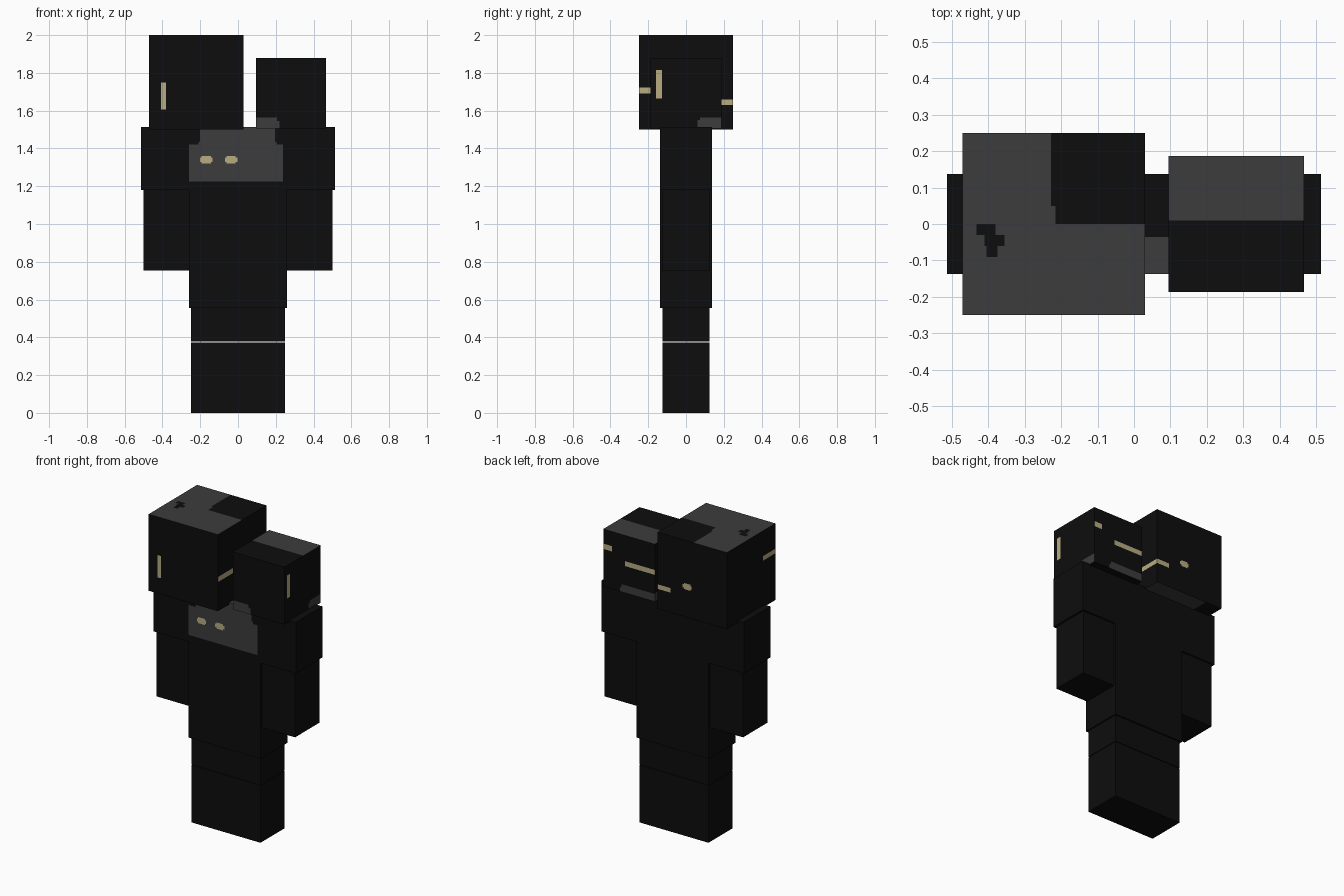
import bpy, bmesh
from mathutils import Vector

if "Cube" in bpy.data.objects:
    bpy.data.objects.remove(bpy.data.objects["Cube"], do_unlink=True)


def make_material(name, rgb):
    m = bpy.data.materials.new(name)
    m.use_nodes = True
    m.diffuse_color = (*rgb, 1)
    m.node_tree.nodes["Principled BSDF"].inputs["Base Color"].default_value = (*rgb, 1)
    return m


MATS = [make_material("black", (0.004, 0.004, 0.004)),
        make_material("dark_grey", (0.045, 0.045, 0.045)),
        make_material("pale_yellow", (0.479, 0.413, 0.223))]
BLACK, GREY, YELLOW = 0, 1, 2
SIDES = {"left": (0, 1), "right": (0, -1), "back": (1, 1),
         "front": (1, -1), "top": (2, 1), "bottom": (2, -1)}


def box(name, lo, hi, patches=()):
    """Box whose sides are cut into rectangles.
    Each patch is (side, u0, u1, v0, v1, colour); u and v are the two remaining axes."""
    bm = bmesh.new()
    bmesh.ops.create_cube(bm, size=1)
    for v in bm.verts:
        v.co = [(l + h) / 2 + c * (h - l) for l, h, c in zip(lo, hi, v.co)]

    def side_faces(axis, sign):
        bm.normal_update()
        return [f for f in bm.faces if f.normal[axis] * sign > 0.9]

    # cut the sides along every patch border
    for side, u0, u1, v0, v1, _ in patches:
        axis, sign = SIDES[side]
        u, w = [a for a in range(3) if a != axis]
        for a, value in ((u, u0), (u, u1), (w, v0), (w, v1)):
            if lo[a] + 0.001 < value < hi[a] - 0.001:
                faces = side_faces(axis, sign)
                geom = set(faces)
                for f in faces:
                    geom.update(f.edges, f.verts)
                co, no = Vector(), Vector()
                co[a], no[a] = value, 1
                bmesh.ops.bisect_plane(bm, geom=list(geom), dist=1e-5,
                                       plane_co=co, plane_no=no)
    # colour the faces inside each patch, later patches on top
    for side, u0, u1, v0, v1, colour in patches:
        axis, sign = SIDES[side]
        u, w = [a for a in range(3) if a != axis]
        for f in side_faces(axis, sign):
            c = f.calc_center_median()
            if u0 < c[u] < u1 and v0 < c[w] < v1:
                f.material_index = colour
    mesh = bpy.data.meshes.new(name)
    bm.to_mesh(mesh)
    bm.free()
    for m in MATS:
        mesh.materials.append(m)
    ob = bpy.data.objects.new(name, mesh)
    bpy.context.collection.objects.link(ob)
    return ob


def eye(side, u, v):
    """Small rounded eye made of a wide bar and a taller core."""
    return [(side, u - 0.033, u + 0.033, v - 0.011, v + 0.011, YELLOW),
            (side, u - 0.024, u + 0.024, v - 0.02, v + 0.02, YELLOW)]


# limbs, one set for each side
for label, s in (("left", 1), ("right", -1)):
    def limb(part, x0, x1, y, z0, z1):
        a, b = sorted((s * x0, s * x1))
        box(f"{label}_{part}", (a, -y, z0), (b, y, z1))
    limb("lower_leg", 0, 0.25, 0.125, 0, 0.373)
    limb("upper_leg", 0, 0.25, 0.125, 0.377, 0.75)
    limb("arm", 0.25, 0.5, 0.125, 0.755, 1.5)
    limb("shoulder", 0.26, 0.513, 0.137, 1.18, 1.513)

# torso with the grey chest face
box("torso", (-0.26, -0.137, 0.555), (0.26, 0.137, 1.513), [
    ("top", -0.2, 0.2, -0.14, -0.035, GREY),
    ("front", -0.27, 0.237, 1.225, 1.42, GREY),
    ("front", -0.21, 0.205, 1.42, 1.435, GREY),
    ("front", -0.2, 0.195, 1.435, 1.52, GREY),
    *eye("front", -0.168, 1.34), *eye("front", -0.036, 1.34)])

# large head
box("large_head", (-0.47, -0.25, 1.5), (0.03, 0.25, 2.0), [
    ("top", -0.5, 0.05, -0.3, 0.3, GREY),
    ("top", -0.215, 0.05, 0.0, 0.3, BLACK),
    ("top", -0.228, -0.215, 0.05, 0.3, BLACK),
    ("top", -0.432, -0.38, -0.03, 0.0, BLACK),
    ("top", -0.41, -0.355, -0.06, -0.03, BLACK),
    ("top", -0.405, -0.375, -0.09, -0.06, BLACK),
    ("bottom", -0.35, 0.05, 0.137, 0.3, GREY),
    ("front", -0.407, -0.38, 1.605, 1.75, YELLOW),
    ("right", -0.3, -0.125, 1.805, 1.835, YELLOW),
    ("left", -0.3, -0.09, 1.69, 1.723, YELLOW),
    ("left", 0.1, 0.3, 1.63, 1.66, YELLOW),
    ("back", -0.062, 0.05, 1.63, 1.66, YELLOW),
    *eye("back", -0.183, 1.7)])

# small head
box("small_head", (0.094, -0.187, 1.505), (0.466, 0.187, 1.88), [
    ("top", 0, 0.5, 0.01, 0.2, GREY),
    ("front", 0, 0.207, 1.5, 1.565, GREY),
    ("front", 0.207, 0.22, 1.5, 1.545, GREY),
    ("left", 0.062, 0.075, 1.5, 1.55, GREY),
    ("left", 0.075, 0.2, 1.5, 1.563, GREY),
    ("left", -0.16, -0.127, 1.665, 1.815, YELLOW),
    ("back", 0, 0.335, 1.5, 1.555, GREY),
    ("back", 0.335, 0.347, 1.5, 1.535, GREY),
    ("back", 0, 0.31, 1.68, 1.712, YELLOW),
    ("back", 0.405, 0.5, 1.75, 1.785, YELLOW),
    ("right", -0.2, 0.2, 1.5, 1.56, GREY)])
